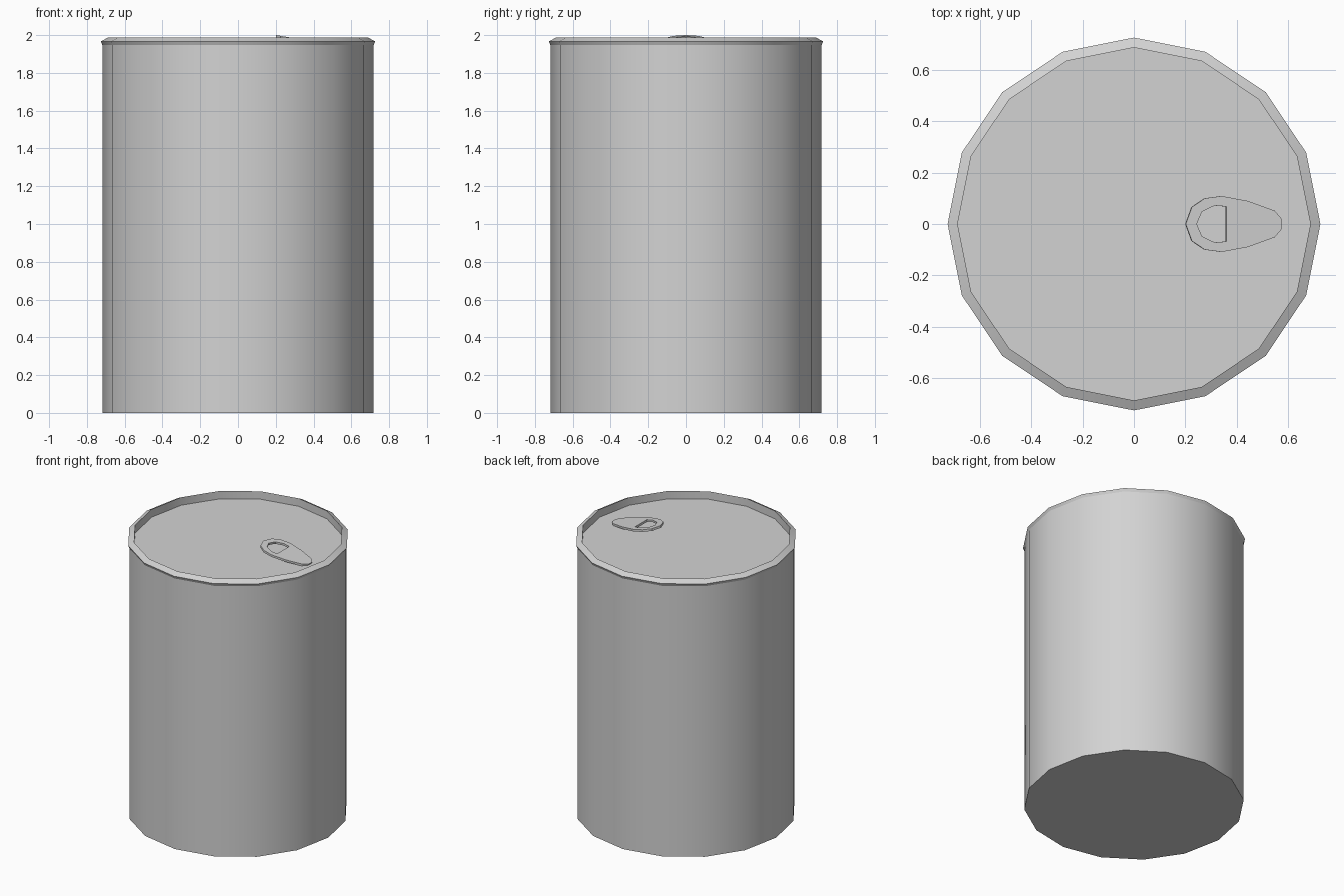
import bpy
import bmesh
from math import cos, sin, pi, radians

cube = bpy.data.objects.get("Cube")
if cube:
    bpy.data.objects.remove(cube, do_unlink=True)

SIDES = 16

# Bare metal colour
metal = bpy.data.materials.new("grey metal")
metal.use_nodes = True
grey = (0.65, 0.65, 0.65, 1)
metal.diffuse_color = grey
metal.node_tree.nodes["Principled BSDF"].inputs["Base Color"].default_value = grey


def make_object(name, bm):
    mesh = bpy.data.meshes.new(name)
    bm.to_mesh(mesh)
    bm.free()
    mesh.materials.append(metal)
    obj = bpy.data.objects.new(name, mesh)
    bpy.context.collection.objects.link(obj)
    bpy.ops.object.select_all(action="DESELECT")
    obj.select_set(True)
    bpy.context.view_layer.objects.active = obj
    return obj


def lathe(name, profile, cap_first=False, cap_last=False):
    """Spin (radius, height) points into a faceted shell."""
    bm = bmesh.new()
    rings = [[bm.verts.new((r * cos(2 * pi * i / SIDES), r * sin(2 * pi * i / SIDES), z))
              for i in range(SIDES)] for r, z in profile]
    for low, high in zip(rings, rings[1:]):
        for i in range(SIDES):
            j = (i + 1) % SIDES
            bm.faces.new((low[i], low[j], high[j], high[i]))
    if cap_first:
        bm.faces.new(rings[0][::-1])
    if cap_last:
        bm.faces.new(rings[-1])
    make_object(name, bm)
    bpy.ops.object.shade_smooth_by_angle(angle=radians(30))


# Can wall with flat base
lathe("can_body", [(0.718, 0), (0.718, 1.947)], cap_first=True)

# Flared rim dropping to the recessed lid
lathe("rim_and_lid", [(0.718, 1.947), (0.727, 1.967), (0.688, 1.987), (0.688, 1.93)],
      cap_last=True)

# Pull tab: half outlines, mirrored across y, sloping down towards the rim
tab_half = [(0.202, 0), (0.226, 0.066), (0.276, 0.10), (0.342, 0.109),
            (0.444, 0.09), (0.549, 0.052), (0.576, 0.02)]
hole_half = [(0.245, 0), (0.265, 0.048), (0.315, 0.072), (0.36, 0.068)]

bm = bmesh.new()
edges = []
for half in (tab_half, hole_half):
    outline = half + [(x, -y) for x, y in reversed(half[1:])]
    verts = [bm.verts.new((x, y, 0)) for x, y in outline]
    edges += [bm.edges.new((a, b)) for a, b in zip(verts, verts[1:] + verts[:1])]
bmesh.ops.triangle_fill(bm, use_beauty=True, edges=edges, normal=(0, 0, 1))
for face in bm.faces:
    face.normal_update()
    if face.normal.z < 0:
        face.normal_flip()
for v in bm.verts:
    v.co.z = 2.0 - 0.165 * (v.co.x - 0.202)
tab = make_object("pull_tab", bm)
thick = tab.modifiers.new("thickness", "SOLIDIFY")
thick.thickness = 0.015
thick.offset = -1
